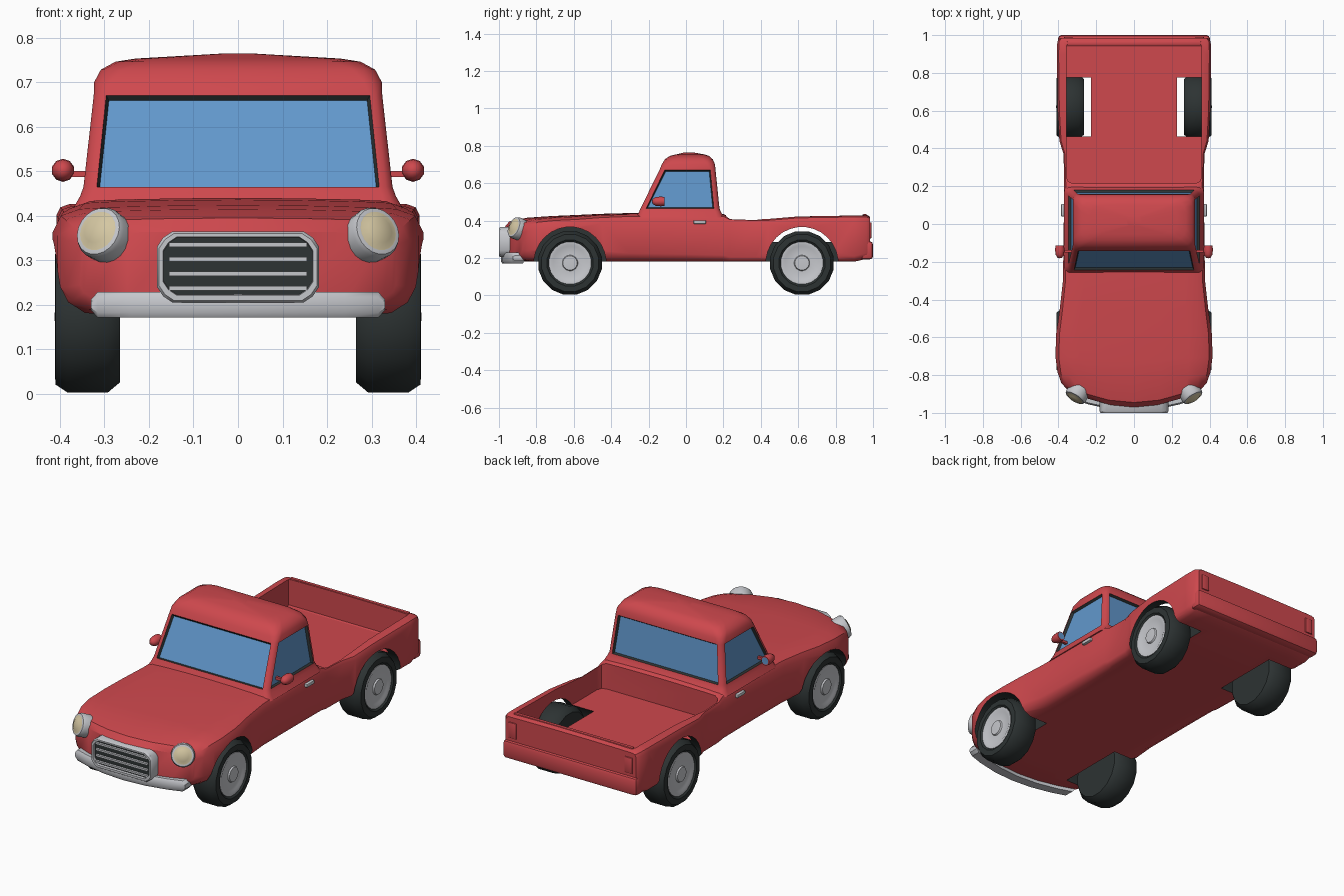
import bpy, bmesh, math
from mathutils import Vector, Matrix

if "Cube" in bpy.data.objects:
    bpy.data.objects.remove(bpy.data.objects["Cube"])


def mat(name, c):
    m = bpy.data.materials.new(name)
    m.diffuse_color = (*c, 1)
    m.use_nodes = True
    m.node_tree.nodes["Principled BSDF"].inputs["Base Color"].default_value = m.diffuse_color
    return m


RED = mat("red paint", (0.62, 0.065, 0.075))
DARK = mat("dark rubber", (0.026, 0.033, 0.033))
GLASS = mat("blue glass", (0.12, 0.31, 0.60))
CHROME = mat("light grey metal", (0.56, 0.57, 0.60))
CREAM = mat("cream lens", (0.66, 0.57, 0.36))


def finish(name, bm, mats, angle=35):
    bmesh.ops.remove_doubles(bm, verts=bm.verts, dist=1e-5)
    bmesh.ops.recalc_face_normals(bm, faces=bm.faces)
    me = bpy.data.meshes.new(name)
    bm.to_mesh(me)
    bm.free()
    for m in mats:
        me.materials.append(m)
    ob = bpy.data.objects.new(name, me)
    bpy.context.collection.objects.link(ob)
    smooth(ob, angle)
    return ob


def smooth(ob, angle=35):
    bpy.ops.object.select_all(action='DESELECT')
    ob.select_set(True)
    bpy.context.view_layer.objects.active = ob
    bpy.ops.object.shade_smooth_by_angle(angle=math.radians(angle))


def loft(rings, caps=True):
    bm = bmesh.new()
    vs = [[bm.verts.new(p) for p in r] for r in rings]
    n = len(vs[0])
    for a, b in zip(vs, vs[1:]):
        for i in range(n):
            bm.faces.new((a[i], a[(i + 1) % n], b[(i + 1) % n], b[i]))
    if caps:
        bm.faces.new(vs[0])
        bm.faces.new(vs[-1])
    return bm, vs


def lathe(name, profile, matrix, sides, mats, idx=None, angle=35):
    """Profile of (radius, distance along x); idx gives a material per segment."""
    bm = bmesh.new()
    ang = [2 * math.pi * (i + 0.5) / sides for i in range(sides)]
    vs = [[bm.verts.new(matrix @ Vector((t, r * math.cos(a), r * math.sin(a)))) for a in ang]
          for r, t in profile]
    for k, (a, b) in enumerate(zip(vs, vs[1:])):
        for i in range(sides):
            j = (i + 1) % sides
            if profile[k][0] == 0:
                f = bm.faces.new((a[0], b[j], b[i]))
            elif profile[k + 1][0] == 0:
                f = bm.faces.new((a[i], a[j], b[0]))
            else:
                f = bm.faces.new((a[i], a[j], b[j], b[i]))
            f.material_index = idx[k] if idx else 0
    bmesh.ops.delete(bm, geom=[v for v in bm.verts if not v.link_faces], context='VERTS')
    return finish(name, bm, mats, angle)


def box(name, x, y, z, m, bevel=0.0):
    bm = bmesh.new()
    bmesh.ops.create_cube(bm, size=1)
    for v in bm.verts:
        v.co = [(a + b) / 2 + c * (b - a) for c, (a, b) in zip(v.co, (x, y, z))]
    if bevel:
        bmesh.ops.bevel(bm, geom=bm.edges[:], offset=bevel, segments=2, profile=0.5, affect='EDGES')
    return finish(name, bm, [m])


def cut(ob, cutter):
    md = ob.modifiers.new("cut", 'BOOLEAN')
    md.operation, md.solver, md.object = 'DIFFERENCE', 'EXACT', cutter
    bpy.context.view_layer.objects.active = ob
    bpy.ops.object.modifier_apply(modifier=md.name)
    bpy.data.objects.remove(cutter)


# Body shell: cross-sections (y, half width, bottom, top, corner radius, forward bow)
STATIONS = [(-.97, .355, .215, .365, .03, .75), (-.945, .385, .19, .395, .05, .70),
            (-.85, .405, .18, .415, .06, .40), (-.72, .416, .18, .424, .06, .1),
            (-.58, .412, .18, .43, .06, 0), (-.45, .393, .18, .436, .05, 0),
            (-.30, .376, .18, .44, .045, 0), (0, .372, .18, .44, .04, 0),
            (.20, .370, .18, .436, .035, 0), (.235, .370, .18, .415, .025, 0),
            (.37, .373, .18, .41, .025, 0), (.44, .395, .18, .413, .03, 0),
            (.60, .404, .18, .426, .03, 0), (.90, .408, .18, .431, .03, 0),
            (.965, .406, .195, .431, .03, 0), (.985, .39, .21, .42, .02, 0)]


def section(y, w, zb, zt, r, bow):
    xs = [0, .35 * w, .7 * w, w - r, w - .3 * r, w]
    drop = [0, .02, .08, .15, .4, 1]
    top = [(x, zt - d * r) for x, d in zip(xs, drop)]
    bot = [(x, zb + (d * r if d > .2 else 0)) for x, d in zip(xs, drop)]
    right = bot + top[::-1]
    left = [(-x, z) for x, z in top[1:]] + [(-x, z) for x, z in bot[:0:-1]]
    return [(x, y + bow * x * x, z) for x, z in right + left]


bm, vs = loft([section(*s) for s in STATIONS], caps=False)
for ring in (vs[0], vs[-1]):           # ends closed with upright strips
    bot, top = ring[17:] + ring[:6], ring[6:17][::-1]
    top = ring[16:5:-1]
    for i in range(10):
        bm.faces.new((bot[i], bot[i + 1], top[i + 1], top[i]))
body = finish("body", bm, [RED, DARK])

# Cargo bed pocket
plan = [(-.358, .945), (.358, .945), (.358, .25), (.348, .225), (.325, .215),
        (-.325, .215), (-.348, .225), (-.358, .25)]
bm, _ = loft([[(x, y, z) for x, y in plan] for z in (.285, .6)])
cut(body, finish("bed_cutter", bm, [RED, DARK]))

# Wheel arches, wheels
AXLE = .173
for s, side in ((1, "right"), (-1, "left")):
    for y, end in ((-.62, "front"), (.62, "rear")):
        M = Matrix.Translation((0, y, AXLE)) @ Matrix.Diagonal((s, 1, 1, 1))
        cut(body, lathe("arch_cutter", [(0, .228), (.193, .228), (.193, .5), (0, .5)],
                        M, 28, [RED, DARK], [1, 1, 1]))
        lathe(f"{end}_{side}_tyre",
              [(0, .265), (.15, .265), (.173, .292), (.173, .383), (.155, .41), (.125, .411),
               (.11, .397), (0, .397)], M, 16, [DARK], angle=40)
        lathe(f"{end}_{side}_wheel_disc",
              [(0, .38), (.114, .38), (.114, .405), (.10, .405), (.09, .400), (.042, .402),
               (.038, .41), (0, .412)], M, 20, [CHROME])
smooth(body)

# Cab: rounded rectangles (z, front y, back y, half width, corner radius)
CAB = [(.415, -.268, .206, .371, .04), (.445, -.252, .187, .354, .03),
       (.465, -.243, .179, .347, .03), (.670, -.142, .158, .324, .028),
       (.700, -.130, .155, .323, .04), (.728, -.112, .143, .308, .05),
       (.746, -.085, .122, .275, .06), (.753, -.055, .10, .23, .06), (.764, -.01, .04, .04, .015)]


def rounded(z, y0, y1, w, r):
    pts = []
    for k, (cx, cy) in enumerate(((w - r, y1 - r), (r - w, y1 - r), (r - w, y0 + r), (w - r, y0 + r))):
        for i in range(4):
            a = math.pi / 2 * (k + i / 3)
            pts.append((cx + r * math.cos(a), cy + r * math.sin(a), z))
    return pts


bm, _ = loft([rounded(*c) for c in CAB])
# Windows: large faces of the glazed band, inset with a dark seal
panes = [f for f in bm.faces if .55 < f.calc_center_median().z < .58 and f.calc_area() > .02]
bmesh.ops.recalc_face_normals(bm, faces=bm.faces)
seal = bmesh.ops.inset_individual(bm, faces=panes, thickness=.009, depth=-.012)
for f in seal['faces']:
    f.material_index = 1
for f in panes:
    f.material_index = 2
finish("cab", bm, [RED, DARK, GLASS], 40)

# Front bumper, bowed with tapered ends
rings = []
for x in (-.33, -.315, -.24, -.12, 0, .12, .24, .315, .33):
    h = .012 if abs(x) > .32 else .029
    y = -.99 + .6 * x * x
    rings.append([(x, y + .008, .2 - h), (x, y, .2 - h * .6), (x, y, .2 + h * .6),
                  (x, y + .008, .2 + h), (x, y + .06, .2 + h), (x, y + .06, .2 - h)])
bm, _ = loft(rings)
finish("front_bumper", bm, [CHROME])


# Grille: chamfered frame, dark recess, bars
def plate(y, w, z0, z1, c):
    return [(-w, y, z0 + c), (-w + c * .4, y, z0 + c * .4), (-w + c, y, z0), (w - c, y, z0),
            (w - c * .4, y, z0 + c * .4), (w, y, z0 + c), (w, y, z1 - c), (w - c * .4, y, z1 - c * .4),
            (w - c, y, z1), (c - w, y, z1), (-w + c * .4, y, z1 - c * .4), (-w, y, z1 - c)]


bm, vs = loft([plate(-.93, .182, .205, .365, .035), plate(-.992, .182, .205, .365, .035),
               plate(-1.0, .177, .21, .36, .033), plate(-1.0, .168, .222, .352, .03),
               plate(-.985, .167, .223, .351, .03)])
for f in bm.faces:
    if len(f.verts) > 4 and f.calc_center_median().y < -.95:
        f.material_index = 1
finish("grille", bm, [CHROME, DARK])
for i in range(4):
    z = .237 + i * .0325
    box(f"grille_bar_{i + 1}", (-.155, .155), (-.997, -.98), (z - .005, z + .005), CHROME)

for s, side in ((1, "right"), (-1, "left")):
    # Headlight facing outward and slightly up
    d = Vector((s * .5, -.8, .33)).normalized()
    M = Matrix.Translation((s * .306, -.908, .36)) @ d.to_track_quat('X', 'Z').to_matrix().to_4x4()
    lathe(f"{side}_headlight", [(0, -.04), (.058, -.04), (.060, .005), (.055, .016), (.046, .018),
                                (.044, .018), (.03, .026), (0, .029)],
          M, 20, [CHROME, CREAM], [0, 0, 0, 0, 1, 1, 1])
    # Wing mirror with glass facing back
    M = Matrix.Translation((s * .393, 0, .502)) @ Matrix.Rotation(math.pi / 2, 4, 'Z')
    lathe(f"{side}_mirror", [(0, -.182), (.014, -.178), (.024, -.16), (.026, -.135), (.024, -.115),
                             (.020, -.115), (0, -.117)],
          M, 10, [RED, GLASS], [0, 0, 0, 0, 0, 1], 50)
    box(f"{side}_mirror_arm", sorted((s * .325, s * .385)), (-.152, -.138), (.487, .501), RED)
    # Door handle and tail light
    box(f"{side}_door_handle", sorted((s * .36, s * .386)), (.04, .107), (.382, .401), CHROME, .005)
    box(f"{side}_tail_light", sorted((s * .325, s * .37)), (.97, .991), (.305, .39), RED, .003)

# Rear lower bumper roll and tailgate cap
box("rear_bumper", (-.402, .402), (.93, 1.0), (.192, .29), RED, .018)
box("tailgate_cap", (-.355, .355), (.948, .966), (.42, .434), RED, .003)
